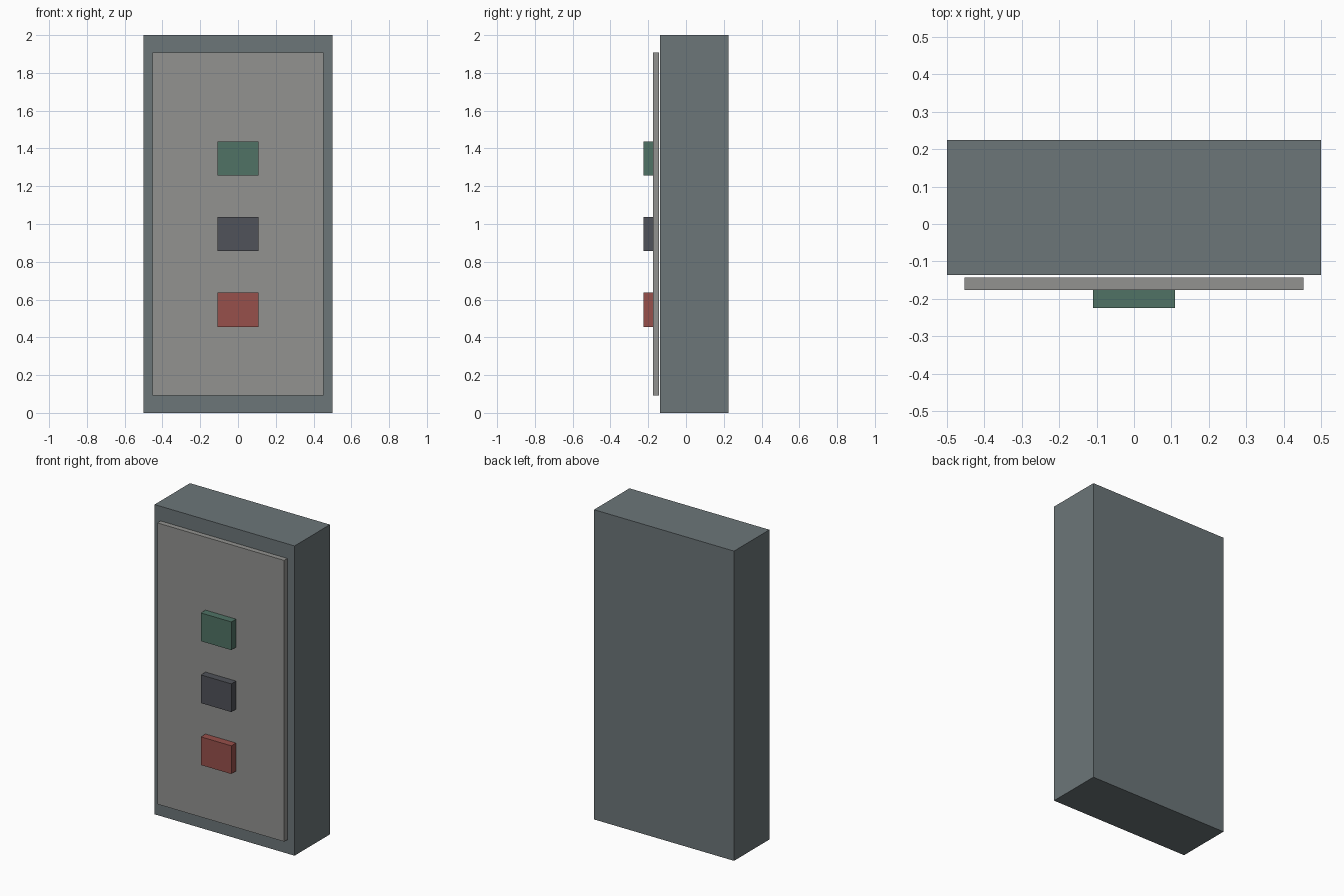
import bpy

if "Cube" in bpy.data.objects:
    bpy.data.objects.remove(bpy.data.objects["Cube"])


def material(name, rgb):
    mat = bpy.data.materials.new(name)
    mat.diffuse_color = (*rgb, 1.0)
    mat.use_nodes = True
    mat.node_tree.nodes["Principled BSDF"].inputs["Base Color"].default_value = mat.diffuse_color
    return mat


def box(name, x, y, z, mat):
    """Box from (min, max) ranges on each axis."""
    ranges = (x, y, z)
    bpy.ops.mesh.primitive_cube_add(size=1, location=[(a + b) / 2 for a, b in ranges])
    obj = bpy.context.object
    obj.name = name
    obj.scale = [b - a for a, b in ranges]
    bpy.ops.object.transform_apply(location=False, rotation=False, scale=True)
    obj.data.materials.append(mat)
    return obj


# Housing
box("housing", (-0.5, 0.5), (-0.137, 0.224), (0, 2),
    material("slate_grey", (0.15, 0.18, 0.19)))

# Front panel, held just clear of the housing
box("front_panel", (-0.453, 0.453), (-0.176, -0.143), (0.093, 1.909),
    material("warm_grey", (0.29, 0.29, 0.28)))

# Column of buttons
buttons = [
    ("lower_button", (0.31, 0.08, 0.07)),
    ("middle_button", (0.08, 0.085, 0.1)),
    ("upper_button", (0.08, 0.17, 0.13)),
]
for i, (name, rgb) in enumerate(buttons):
    z = 0.547 + 0.4 * i
    box(name, (-0.109, 0.109), (-0.224, -0.176), (z - 0.091, z + 0.091),
        material(name + "_colour", rgb))
